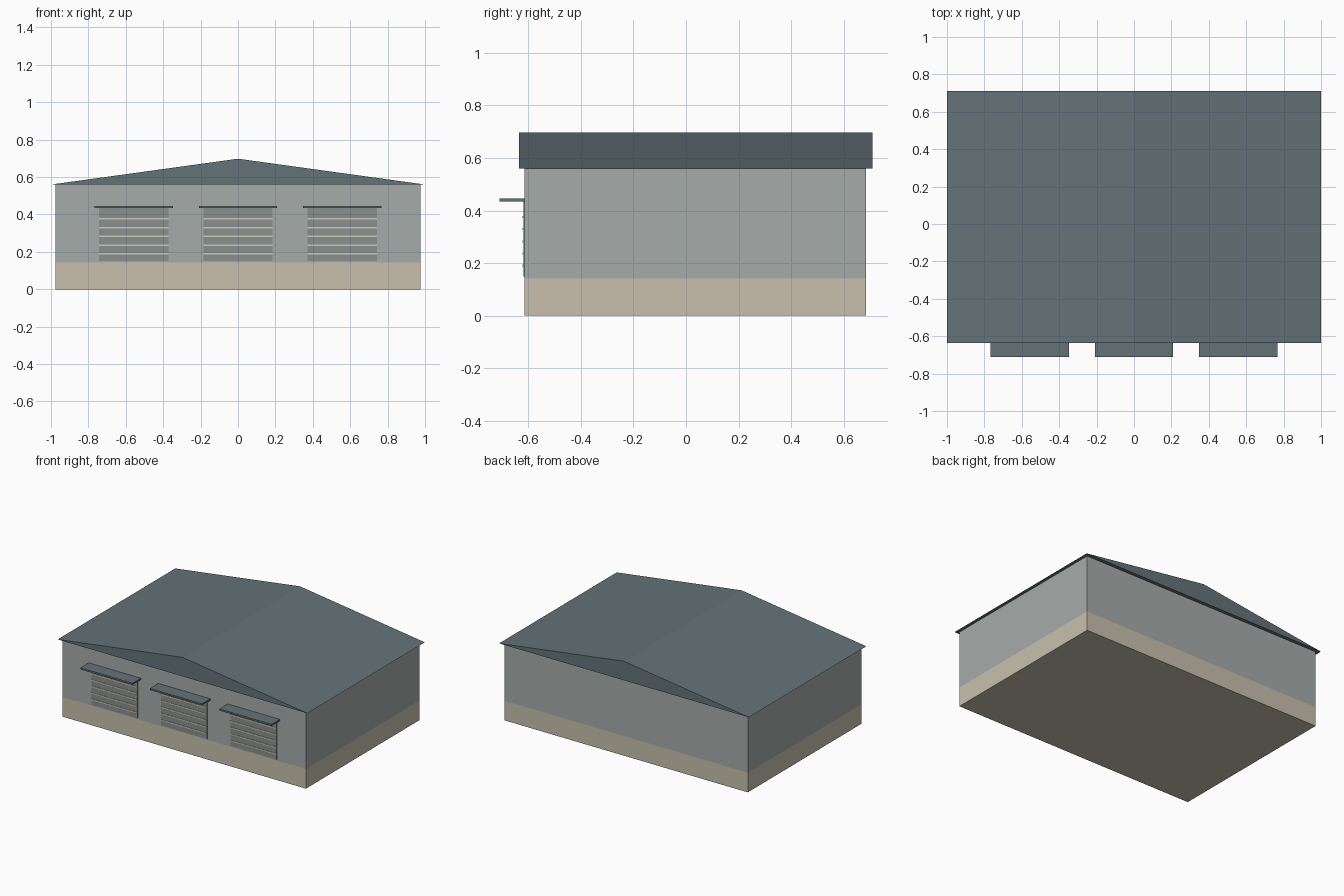
import bpy, bmesh

if "Cube" in bpy.data.objects:
    bpy.data.objects.remove(bpy.data.objects["Cube"])


def material(name, rgb):
    m = bpy.data.materials.new(name)
    m.diffuse_color = (*rgb, 1)
    m.use_nodes = True
    m.node_tree.nodes["Principled BSDF"].inputs["Base Color"].default_value = m.diffuse_color
    return m


SLATE = material("slate", (0.13, 0.17, 0.19))
GREY = material("wall_grey", (0.38, 0.41, 0.40))
TAN = material("tan", (0.58, 0.53, 0.42))
SHUTTER = material("shutter_grey", (0.25, 0.28, 0.27))
CREAM = material("cream", (0.62, 0.60, 0.48))


def finish(name, bm, mat):
    bmesh.ops.recalc_face_normals(bm, faces=bm.faces)
    me = bpy.data.meshes.new(name)
    bm.to_mesh(me)
    bm.free()
    me.materials.append(mat)
    ob = bpy.data.objects.new(name, me)
    bpy.context.collection.objects.link(ob)
    return ob


def prism(name, profile, y0, y1, mat):
    """Extrude an (x, z) outline from y0 to y1."""
    bm = bmesh.new()
    face = bm.faces.new([bm.verts.new((x, y0, z)) for x, z in profile])
    ext = bmesh.ops.extrude_face_region(bm, geom=[face])["geom"]
    verts = [v for v in ext if isinstance(v, bmesh.types.BMVert)]
    bmesh.ops.translate(bm, verts=verts, vec=(0, y1 - y0, 0))
    return finish(name, bm, mat)


def box(name, x0, x1, y0, y1, z0, z1, mat):
    return prism(name, [(x0, z0), (x1, z0), (x1, z1), (x0, z1)], y0, y1, mat)


FRONT, BACK = -0.615, 0.685

# Plinth, walls and gabled roof
box("plinth", -0.975, 0.975, FRONT, BACK, 0, 0.142, TAN)
box("walls", -0.975, 0.975, FRONT, BACK, 0.142, 0.561, GREY)
prism("roof", [(-1, 0.56), (1, 0.56), (0, 0.698)], -0.635, 0.71, SLATE)

# Three roller doors with seams and flat canopies
for i, cx in enumerate((-0.557, 0, 0.557), 1):
    box(f"door_{i}", cx - 0.185, cx + 0.185, -0.619, FRONT + 0.01, 0.15, 0.435, SHUTTER)
    for s in range(5):
        z = 0.19 + s * 0.0465
        box(f"door_{i}_seam_{s + 1}", cx - 0.185, cx + 0.185,
            -0.622, FRONT, z - 0.004, z + 0.004, CREAM)
    box(f"canopy_{i}", cx - 0.209, cx + 0.209, -0.71, FRONT + 0.005, 0.434, 0.446, SLATE)
